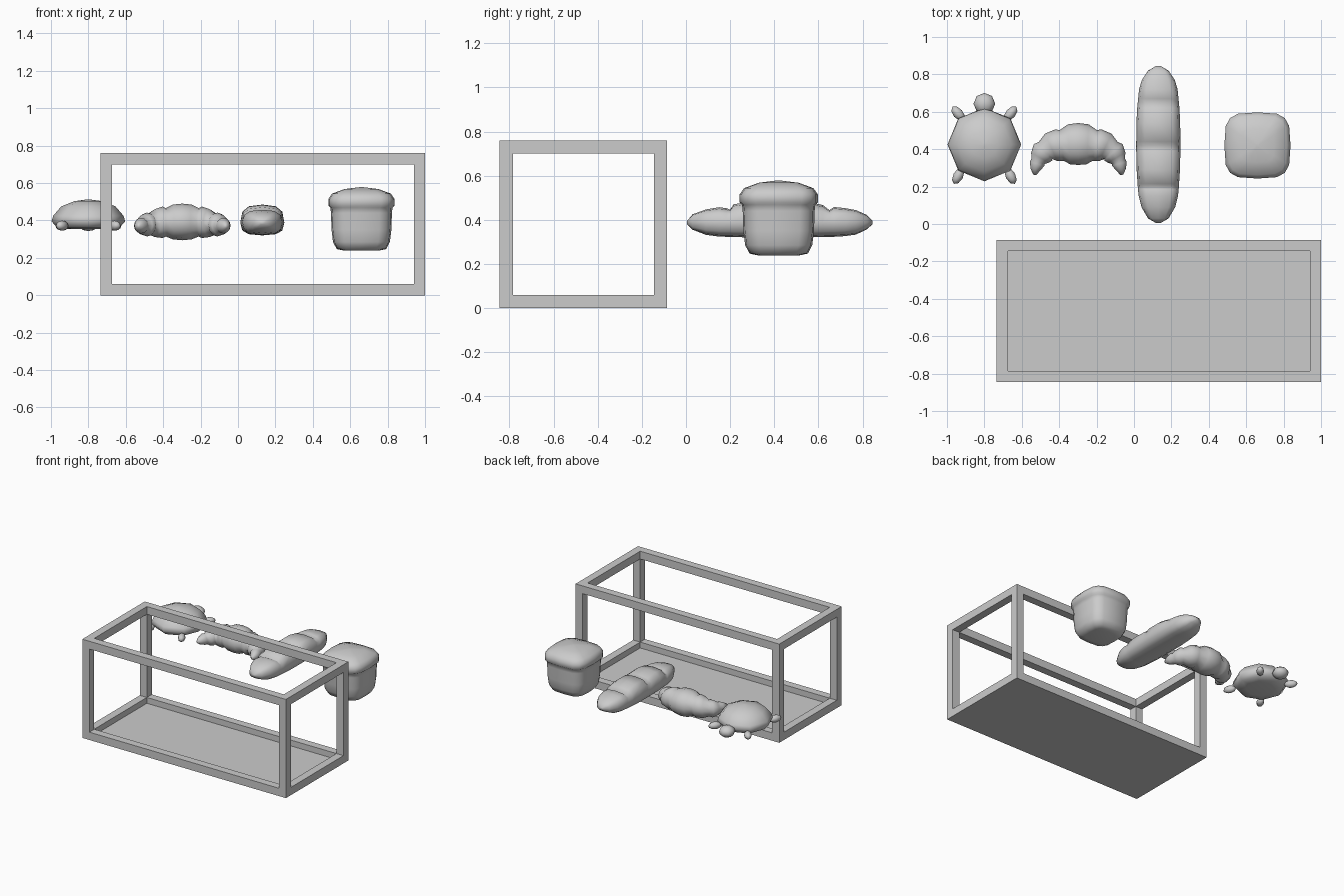
import bpy, bmesh
from math import sin, cos, pi, radians, copysign
from mathutils import Vector, Matrix


def finish(name, bm, smooth=True):
    bmesh.ops.recalc_face_normals(bm, faces=bm.faces[:])
    me = bpy.data.meshes.new(name)
    bm.to_mesh(me)
    bm.free()
    for p in me.polygons:
        p.use_smooth = smooth
    ob = bpy.data.objects.new(name, me)
    bpy.context.collection.objects.link(ob)
    return ob


def loft(name, rings):
    """Skin a list of point rings and cap both ends."""
    bm = bmesh.new()
    vs = [[bm.verts.new(p) for p in r] for r in rings]
    n = len(vs[0])
    for a, b in zip(vs, vs[1:]):
        for i in range(n):
            j = (i + 1) % n
            bm.faces.new((a[i], a[j], b[j], b[i]))
    bm.faces.new(vs[0])
    bm.faces.new(vs[-1])
    return finish(name, bm)


def box(name, x0, x1, y0, y1, z0, z1):
    bm = bmesh.new()
    m = Matrix.Translation(((x0 + x1) / 2, (y0 + y1) / 2, (z0 + z1) / 2)) \
        @ Matrix.Diagonal((x1 - x0, y1 - y0, z1 - z0, 1))
    bmesh.ops.create_cube(bm, size=1, matrix=m)
    return finish(name, bm, False)


def blob(name, loc, rad, turn=0):
    bm = bmesh.new()
    m = Matrix.Translation(loc) @ Matrix.Rotation(turn, 4, 'Z') @ Matrix.Diagonal((*rad, 1))
    bmesh.ops.create_uvsphere(bm, u_segments=8, v_segments=6, radius=1, matrix=m)
    return finish(name, bm)


def section(n, p=1.0):
    """Unit superellipse; smaller p is squarer."""
    pts = []
    for i in range(n):
        a = 2 * pi * i / n
        pts.append(tuple(copysign(abs(v) ** p, v) if abs(v) > 1e-6 else 0
                         for v in (cos(a), sin(a))))
    return pts


# display case: twelve bars and a floor
X0, X1, Y0, Y1, H, T = -0.735, 1.0, -0.845, -0.085, 0.76, 0.06
xs = ((X0, X0 + T), (X1 - T, X1))
ys = ((Y0, Y0 + T), (Y1 - T, Y1))
zs = ((0, T), (H - T, H))
for y in ys:
    for z in zs:
        box("case_long_bar", X0, X1, *y, *z)
for x in xs:
    for z in zs:
        box("case_side_bar", *x, Y0 + T, Y1 - T, *z)
    for y in ys:
        box("case_post", *x, *y, T, H - T)
box("case_floor", X0 + T, X1 - T, Y0 + T, Y1 - T, 0, 0.015)

# turtle bun: octagonal dome, head and four feet
TX, TY = -0.80, 0.425
loft("turtle_shell", [[(TX + r * c, TY + r * s, z) for c, s in section(8)] for r, z in (
    (0.10, 0.353), (0.165, 0.36), (0.197, 0.395), (0.188, 0.425),
    (0.145, 0.475), (0.075, 0.503), (0.01, 0.512))])
blob("turtle_head", (TX, 0.643, 0.385), (0.058, 0.058, 0.042))
for sx in (-1, 1):
    for y, sy in ((0.59, 1), (0.257, -1)):
        blob("turtle_foot", (TX + sx * 0.14, y, 0.372), (0.048, 0.027, 0.027),
             radians(50 if sy > 0 else 62) * sx * sy)

# croissant: curved loft with bulging rolls, mirrored about its middle
CX = -0.298
half = [  # offset, y, turn, radius across, radius up, centre z
    (0, 0.428, 0, 0.112, 0.098, 0.392), (0.05, 0.426, 3, 0.107, 0.093, 0.392),
    (0.088, 0.42, 8, 0.083, 0.076, 0.39), (0.105, 0.421, 12, 0.087, 0.084, 0.39),
    (0.145, 0.41, 24, 0.08, 0.075, 0.386), (0.175, 0.393, 38, 0.058, 0.058, 0.38),
    (0.188, 0.383, 48, 0.066, 0.064, 0.378), (0.205, 0.355, 60, 0.054, 0.053, 0.374),
    (0.215, 0.335, 68, 0.038, 0.04, 0.372), (0.22, 0.322, 74, 0.04, 0.042, 0.372),
    (0.228, 0.293, 80, 0.028, 0.03, 0.37), (0.233, 0.263, 85, 0.008, 0.01, 0.37)]


def roll_ring(s, o, y, t, rn, rz, z):
    t = radians(t)
    return [(CX + s * (o + sin(t) * rn * c), y + cos(t) * rn * c, z + rz * d)
            for c, d in section(12)]


loft("croissant", [roll_ring(-1, *h) for h in half[:0:-1]] + [roll_ring(1, *h) for h in half])

# baguette: flattened loft with three crust slashes
BX = 0.13
baguette = [  # y, half width, top, bottom
    (0.005, 0.012, 0.395, 0.38), (0.03, 0.055, 0.425, 0.355), (0.09, 0.09, 0.447, 0.332),
    (0.15, 0.105, 0.457, 0.324), (0.185, 0.109, 0.452, 0.323), (0.20, 0.11, 0.446, 0.323),
    (0.215, 0.111, 0.47, 0.322), (0.29, 0.116, 0.483, 0.32), (0.39, 0.118, 0.475, 0.32),
    (0.42, 0.118, 0.458, 0.32), (0.44, 0.118, 0.483, 0.32), (0.54, 0.117, 0.485, 0.32),
    (0.62, 0.113, 0.467, 0.322), (0.65, 0.11, 0.444, 0.323), (0.67, 0.108, 0.458, 0.323),
    (0.72, 0.103, 0.453, 0.326), (0.77, 0.088, 0.444, 0.333), (0.82, 0.055, 0.422, 0.357),
    (0.845, 0.012, 0.395, 0.38)]
loft("baguette", [[(BX + w * c, y, 0.388 + (s * (t - 0.388) if s > 0 else s * (0.388 - b)))
                   for c, s in section(12, 0.7)] for y, w, t, b in baguette])

# bread loaf: squared body with an overhanging rounded top
LX, LY = 0.66, 0.42
loft("bread_loaf", [[(LX + r * c, LY + r * s, z) for c, s in section(16, 0.55)] for r, z in (
    (0.09, 0.238), (0.132, 0.247), (0.152, 0.285), (0.16, 0.35), (0.163, 0.44), (0.166, 0.468),
    (0.177, 0.478), (0.177, 0.515), (0.158, 0.543), (0.09, 0.568), (0.01, 0.578))])
